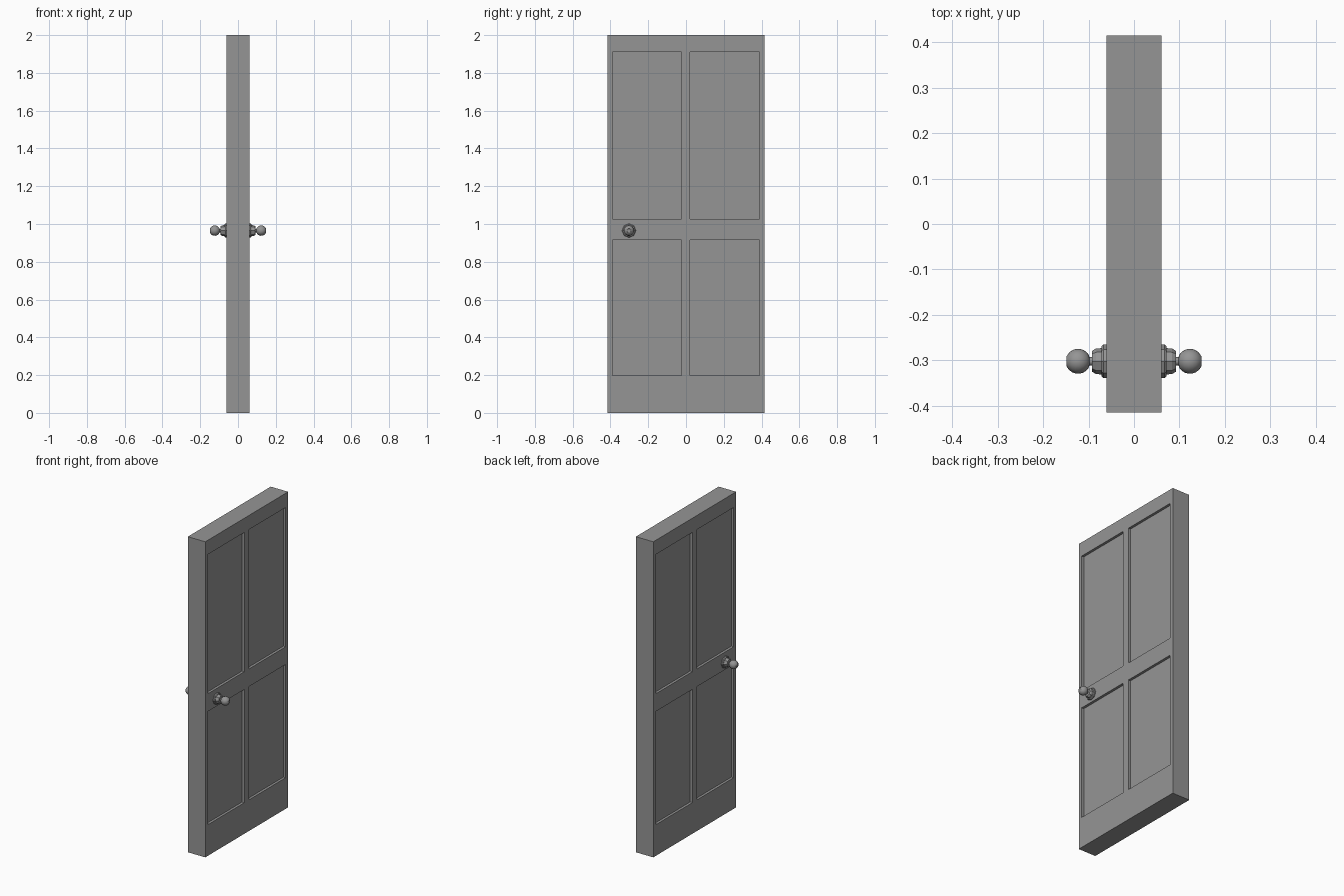
import bpy, bmesh, math
from mathutils import Matrix, Vector

cube = bpy.data.objects.get("Cube")
if cube:
    bpy.data.objects.remove(cube, do_unlink=True)

grey = bpy.data.materials.new("plain grey")
grey.use_nodes = True
colour = (0.30, 0.30, 0.30, 1)
grey.diffuse_color = colour
grey.node_tree.nodes["Principled BSDF"].inputs["Base Color"].default_value = colour

THICK, WIDTH, HEIGHT = 0.122, 0.83, 2.0
RECESS = 0.016
KNOB_Y, KNOB_Z = -0.302, 0.965


def finish(bm, name, smooth_angle=None):
    bmesh.ops.recalc_face_normals(bm, faces=bm.faces)
    mesh = bpy.data.meshes.new(name)
    bm.to_mesh(mesh)
    bm.free()
    mesh.materials.append(grey)
    obj = bpy.data.objects.new(name, mesh)
    bpy.context.collection.objects.link(obj)
    if smooth_angle:
        bpy.ops.object.select_all(action="DESELECT")
        obj.select_set(True)
        bpy.context.view_layer.objects.active = obj
        bpy.ops.object.shade_smooth_by_angle(angle=math.radians(smooth_angle))
    return obj


# Door slab: cut along the panel borders, then sink the four panels on both sides
columns = [(-0.39, -0.024), (0.022, 0.39)]
rows = [(0.197, 0.915), (1.027, 1.91)]
bm = bmesh.new()
bmesh.ops.create_cube(bm, size=1)
bmesh.ops.scale(bm, vec=(THICK, WIDTH, HEIGHT), verts=bm.verts)
bmesh.ops.translate(bm, vec=(0, 0, HEIGHT / 2), verts=bm.verts)
for axis, spans in ((1, columns), (2, rows)):
    for value in [v for span in spans for v in span]:
        normal = Vector((0, 0, 0))
        normal[axis] = 1
        bmesh.ops.bisect_plane(bm, geom=bm.verts[:] + bm.edges[:] + bm.faces[:],
                               plane_co=normal * value, plane_no=normal)


def inside(value, spans):
    return any(low < value < high for low, high in spans)


bm.normal_update()
panels = []
for face in bm.faces:
    centre = face.calc_center_median()
    if abs(face.normal.x) > 0.5 and inside(centre.y, columns) and inside(centre.z, rows):
        panels.append(face)
for face in bmesh.ops.extrude_discrete_faces(bm, faces=panels)["faces"]:
    shift = -RECESS if face.calc_center_median().x > 0 else RECESS
    bmesh.ops.translate(bm, vec=(shift, 0, 0), verts=face.verts)
finish(bm, "door_slab")


# Turned parts: profile points are (distance from door centre, radius)
def lathe(name, profile, sides, side, smooth_angle=None):
    bm = bmesh.new()
    rings = []
    for x, radius in profile:
        ring = []
        for i in range(sides):
            a = math.tau * i / sides
            ring.append(bm.verts.new((x * side, KNOB_Y + radius * math.cos(a),
                                      KNOB_Z + radius * math.sin(a))))
        rings.append(ring)
    for lower, upper in zip(rings, rings[1:]):
        for i in range(sides):
            j = (i + 1) % sides
            bm.faces.new((lower[i], lower[j], upper[j], upper[i]))
    bm.faces.new(rings[0])
    bm.faces.new(rings[-1])
    return finish(bm, name, smooth_angle)


# Rose plate, collar and round knob on each side of the door
rose = [(0.058, 0.037), (0.067, 0.037), (0.072, 0.033)]
collar = [(0.070, 0.029), (0.084, 0.028), (0.092, 0.023)]
ball = [(0.090, 0.009), (0.098, 0.009)]
for step in range(8):
    a = math.radians(150 - step * 18)
    ball.append((0.123 + 0.0275 * math.cos(a), 0.0275 * math.sin(a)))
ball.append((0.147, 0.010))
for side, label in ((1, "left"), (-1, "right")):
    lathe(f"{label}_rose_plate", rose, 8, side)
    lathe(f"{label}_collar", collar, 8, side)
    lathe(f"{label}_knob", ball, 16, side, 40)
